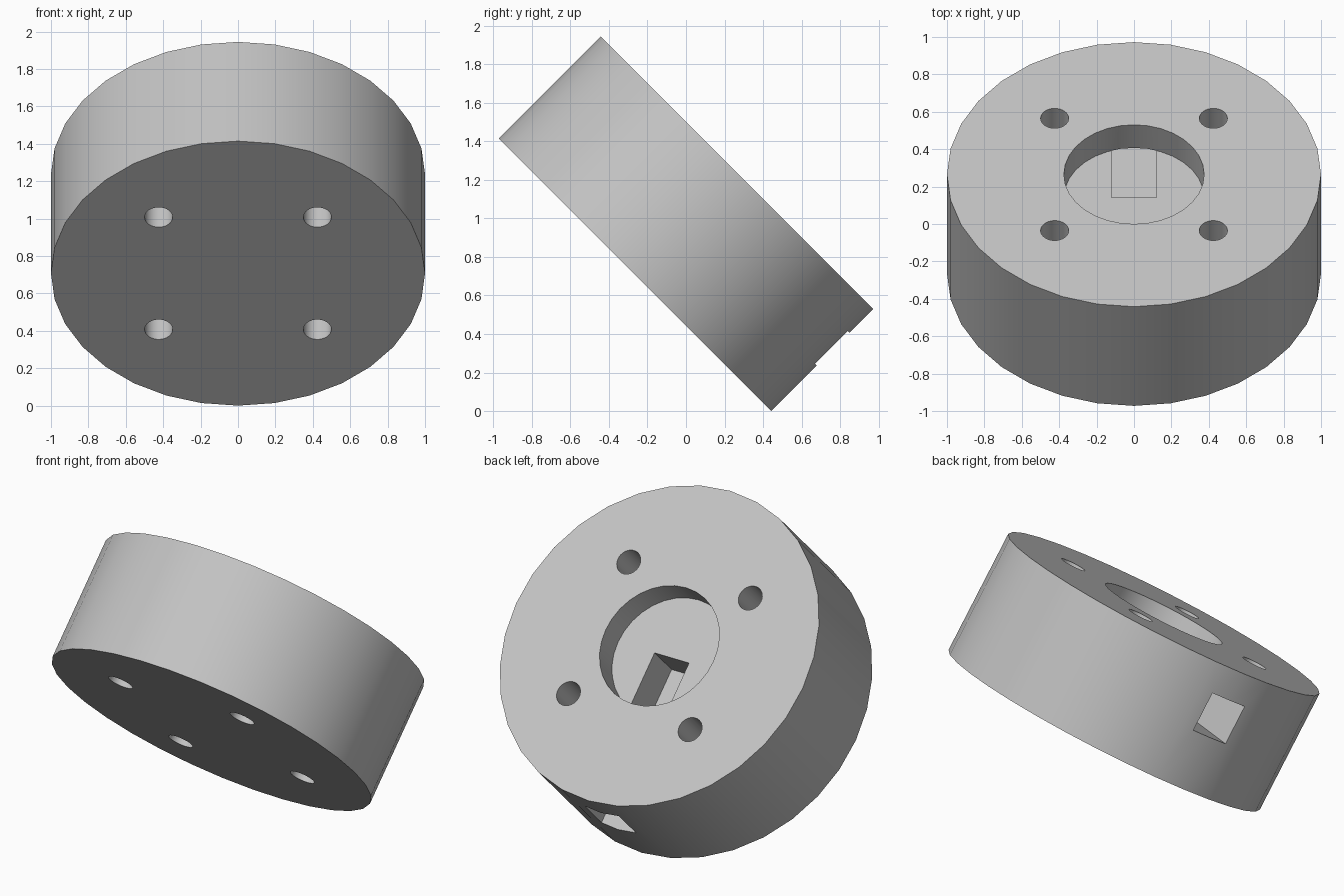
import bpy, math
from mathutils import Matrix, Vector

cube = bpy.data.objects.get("Cube")
if cube:
    bpy.data.objects.remove(cube, do_unlink=True)

THICK = 0.75
FLOOR = THICK - 0.175      # height of the recess floor above the lower face
SLOT = 0.24                # width and height of the radial channel
RING = 0.6                 # radius of the bolt circle

grey = bpy.data.materials.new("plain grey")
grey.use_nodes = True
colour = (0.55, 0.55, 0.55, 1)
grey.diffuse_color = colour
grey.node_tree.nodes["Principled BSDF"].inputs["Base Color"].default_value = colour


def cylinder(name, radius, z0, z1, x=0, y=0, sides=32):
    bpy.ops.mesh.primitive_cylinder_add(vertices=sides, radius=radius, depth=z1 - z0,
                                        location=(x, y, (z0 + z1) / 2))
    ob = bpy.context.object
    ob.name = name
    bpy.ops.object.transform_apply(location=True, rotation=True, scale=True)
    ob.data.materials.append(grey)
    return ob


def box(name, lo, hi):
    lo, hi = Vector(lo), Vector(hi)
    bpy.ops.mesh.primitive_cube_add(size=1, location=(lo + hi) / 2)
    ob = bpy.context.object
    ob.name = name
    ob.scale = hi - lo
    bpy.ops.object.transform_apply(location=True, rotation=True, scale=True)
    ob.data.materials.append(grey)
    return ob


# Thick round disc
disc = cylinder("hub_disc", 1, 0, THICK)

# Recess, radial channel and four through holes
cutters = [cylinder("recess_cutter", 0.375, FLOOR, THICK + 0.1),
           box("channel_cutter", (-SLOT / 2, 0, FLOOR - SLOT), (SLOT / 2, 1.2, FLOOR + 0.001))]
for i in range(4):
    a = math.radians(45 + 90 * i)
    cutters.append(cylinder("bolt_hole_cutter", 0.075, -0.1, THICK + 0.1,
                            RING * math.cos(a), RING * math.sin(a)))

bpy.ops.object.select_all(action='DESELECT')
disc.select_set(True)
bpy.context.view_layer.objects.active = disc
for c in cutters:
    c.hide_render = True
    mod = disc.modifiers.new("cut", 'BOOLEAN')
    mod.operation = 'DIFFERENCE'
    mod.solver = 'EXACT'
    mod.object = c
    bpy.ops.object.modifier_apply(modifier=mod.name)
    bpy.data.objects.remove(c, do_unlink=True)

# Tilt the disc back and stand it on the ground
tilt = Matrix.Rotation(math.radians(-45), 4, 'X')
disc.data.transform(tilt @ Matrix.Translation((0, 0, -THICK / 2)))
lift = (2 + THICK) * math.sqrt(0.5) / 2
disc.data.transform(Matrix.Translation((0, 0, lift)))
bpy.ops.object.shade_smooth_by_angle(angle=math.radians(30))
